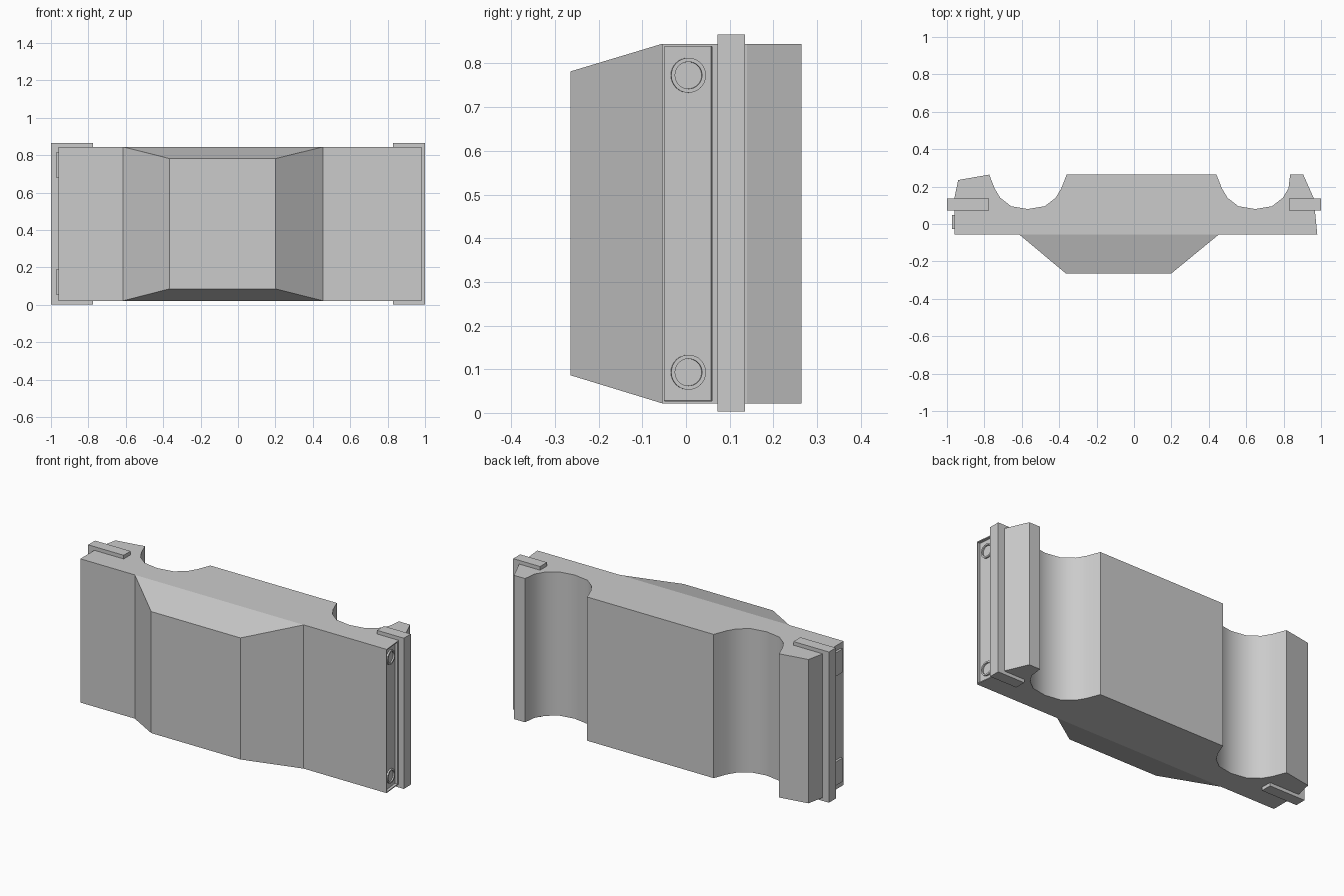
import bpy, bmesh, math
from mathutils import Vector, Matrix

if "Cube" in bpy.data.objects:
    bpy.data.objects.remove(bpy.data.objects["Cube"])

Z0, Z1 = 0.022, 0.845


def finish(name, bm):
    bmesh.ops.recalc_face_normals(bm, faces=bm.faces[:])
    me = bpy.data.meshes.new(name)
    bm.to_mesh(me)
    bm.free()
    ob = bpy.data.objects.new(name, me)
    bpy.context.collection.objects.link(ob)
    return ob


def box(name, lo, hi):
    bm = bmesh.new()
    bmesh.ops.create_cube(bm, size=1)
    lo, hi = Vector(lo), Vector(hi)
    for v in bm.verts:
        v.co = (lo + hi) / 2 + v.co * (hi - lo)
    return finish(name, bm)


# Scooped groove on the back: half outline, mirrored about its centre
def groove(cx, sides=1):
    half = [(0.207, 0.264), (0.178, 0.19), (0.148, 0.14), (0.09, 0.095)]
    return ([(cx - x, y) for x, y in half] + [(cx, 0.08)]
            + [(cx + x, y) for x, y in reversed(half)])


# Main body: plan outline extruded upward
left, right = groove(-0.567), groove(0.648)
right[-1] = (0.835, 0.264)
outline = ([(-0.96, -0.055), (-0.96, 0.14), (-0.94, 0.235)] + left + right
           + [(0.905, 0.264), (0.96, 0.14), (0.968, 0.065), (0.98, -0.055)])
bm = bmesh.new()
bottom = [bm.verts.new((x, y, Z0)) for x, y in outline]
top = [bm.verts.new((x, y, Z1)) for x, y in outline]
bm.faces.new(bottom)
bm.faces.new(top)
n = len(outline)
groove_sides = set(range(3, 11)) | set(range(12, 20))
for i in range(n):
    j = (i + 1) % n
    f = bm.faces.new((bottom[i], bottom[j], top[j], top[i]))
    f.smooth = i in groove_sides
    if i == n - 2:
        end_face = f
bmesh.ops.recalc_face_normals(bm, faces=bm.faces[:])

# Shallow recess in the right end
bmesh.ops.inset_region(bm, faces=[end_face], thickness=0.008)
bmesh.ops.inset_region(bm, faces=[end_face], thickness=0.0003, depth=-0.015)
finish("body", bm)

# Tapered bulge on the front
bm = bmesh.new()
rings = []
for y, x0, x1, z0, z1 in [(-0.055, -0.615, 0.455, Z0, Z1),
                          (-0.264, -0.365, 0.2, 0.086, 0.782)]:
    rings.append([bm.verts.new(p) for p in
                  [(x0, y, z0), (x1, y, z0), (x1, y, z1), (x0, y, z1)]])
a, b = rings
for r in rings:
    bm.faces.new(r)
for i in range(4):
    j = (i + 1) % 4
    bm.faces.new((a[i], a[j], b[j], b[i]))
finish("front_bulge", bm)

# Upright clamping bars at both ends
box("left_bar", (-1.0, 0.072, 0.003), (-0.775, 0.135, 0.866))
box("right_bar", (0.83, 0.072, 0.003), (1.0, 0.135, 0.866))

# Small pads on the left end, ring sockets in the right recess
for tag, pad, zc in [("lower", (0.055, 0.19), 0.093),
                     ("upper", (0.68, 0.815), 0.773)]:
    box(tag + "_pad", (-0.973, -0.027, pad[0]), (-0.95, 0.048, pad[1]))
    bm = bmesh.new()
    bmesh.ops.create_cone(bm, cap_ends=True, segments=32, radius1=0.04,
                          radius2=0.04, depth=0.02)
    for f in bm.faces:
        f.smooth = len(f.verts) == 4
    cap = max(bm.faces, key=lambda f: f.calc_center_median().z)
    bmesh.ops.inset_region(bm, faces=[cap], thickness=0.009)
    bmesh.ops.inset_region(bm, faces=[cap], thickness=0.0003, depth=-0.008)
    place = (Matrix.Translation((0.958, 0.005, zc))
             @ Matrix.Rotation(math.radians(5.7), 4, 'Z')
             @ Matrix.Rotation(math.radians(90), 4, 'Y'))
    bmesh.ops.transform(bm, matrix=place, verts=bm.verts[:])
    finish(tag + "_socket", bm)
